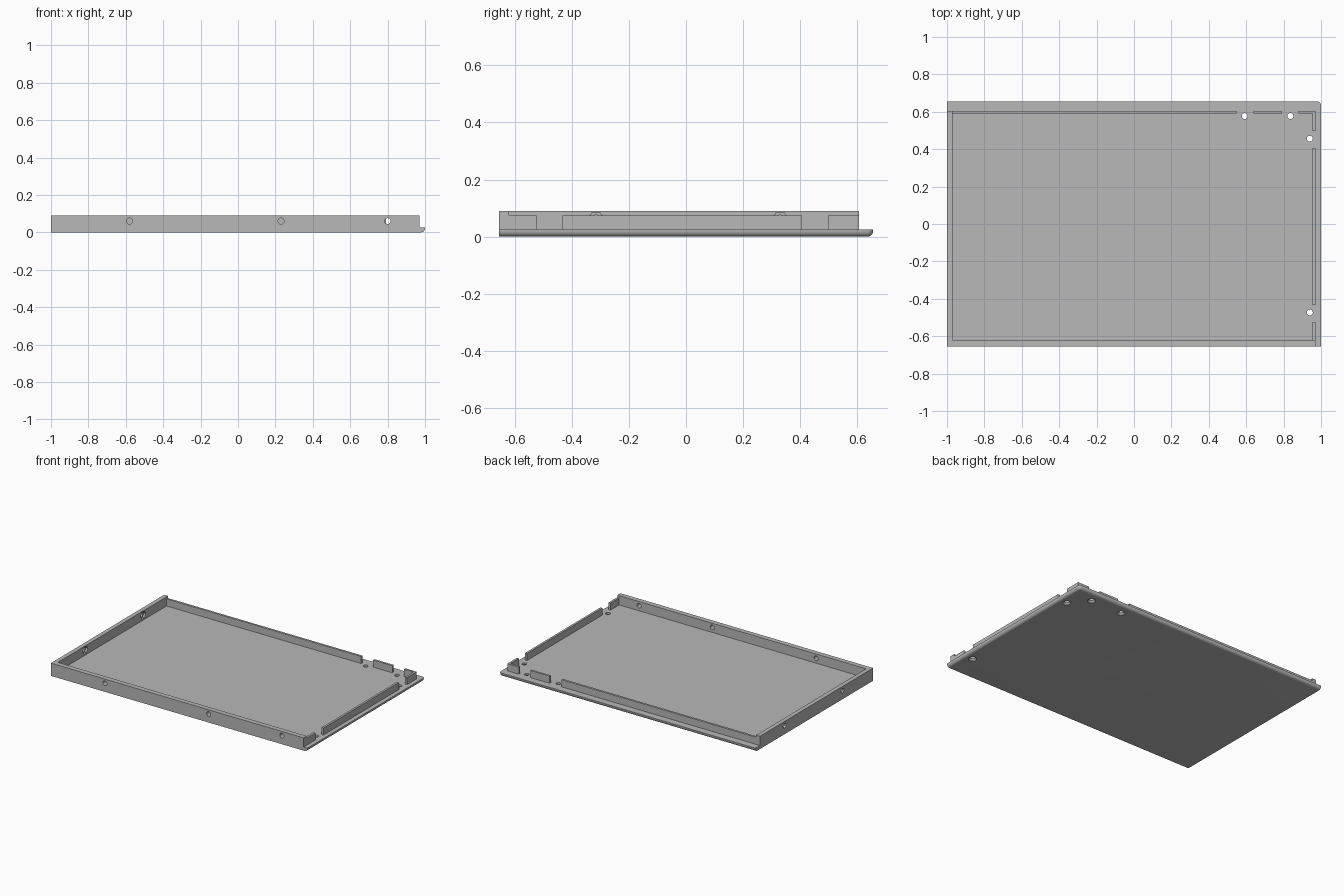
import bpy, bmesh, math
from mathutils import Matrix

if "Cube" in bpy.data.objects:
    bpy.data.objects.remove(bpy.data.objects["Cube"])

grey = bpy.data.materials.new("plain grey")
grey.diffuse_color = (0.48, 0.48, 0.48, 1)
grey.use_nodes = True
grey.node_tree.nodes["Principled BSDF"].inputs["Base Color"].default_value = grey.diffuse_color

FLOOR, TALL, LOW = 0.025, 0.09, 0.075


def make_object(name, bm):
    bmesh.ops.recalc_face_normals(bm, faces=bm.faces)
    mesh = bpy.data.meshes.new(name)
    bm.to_mesh(mesh)
    bm.free()
    mesh.materials.append(grey)
    ob = bpy.data.objects.new(name, mesh)
    bpy.context.collection.objects.link(ob)
    return ob


def box(name, x0, x1, y0, y1, z0, z1):
    bm = bmesh.new()
    bmesh.ops.create_cube(bm, size=1)
    for v in bm.verts:
        v.co = (x0 if v.co.x < 0 else x1,
                y0 if v.co.y < 0 else y1,
                z0 if v.co.z < 0 else z1)
    return make_object(name, bm)


def cut(target, centre, r1, r2, depth, axis, sides=24):
    """Subtract a cylinder or cone; r1 is the radius at the negative end."""
    turn = {"X": Matrix.Rotation(math.pi / 2, 4, "Y"),
            "Y": Matrix.Rotation(-math.pi / 2, 4, "X"),
            "Z": Matrix.Identity(4)}[axis]
    bm = bmesh.new()
    # a part-step spin gives six-sided cutters a flat top
    spin = Matrix.Rotation(math.pi / 2, 4, "Z") if sides == 6 else Matrix.Identity(4)
    bmesh.ops.create_cone(bm, cap_ends=True, segments=sides, radius1=r1,
                          radius2=r2, depth=depth,
                          matrix=Matrix.Translation(centre) @ turn @ spin)
    if sides == 6:
        # make sure two sides lie level
        top = max(v.co.z for v in bm.verts)
        if sum(abs(v.co.z - top) < 1e-5 for v in bm.verts) < 4:
            bmesh.ops.rotate(bm, verts=bm.verts, cent=centre,
                             matrix=Matrix.Rotation(math.pi / 6, 3, axis))
    cutter = make_object("cutter", bm)
    cutter.hide_render = True
    mod = target.modifiers.new("hole", "BOOLEAN")
    mod.operation, mod.solver, mod.object = "DIFFERENCE", "EXACT", cutter
    bpy.context.view_layer.objects.active = target
    bpy.ops.object.modifier_apply(modifier=mod.name)
    bpy.data.objects.remove(cutter)


# Base plate, with rounded lower edges on the right and back
R, STEPS = 0.021, 6
bm = bmesh.new()
rings = []
levels = [(R * (1 - math.sin(a)), R * (1 - math.cos(a)))
          for a in [i * math.pi / 2 / STEPS for i in range(STEPS + 1)]]
for d, z in levels + [(0, FLOOR)]:
    outline = [(-1, -0.655), (1 - d, -0.655)]
    for i in range(STEPS + 1):
        a = i * math.pi / 2 / STEPS
        outline.append((1 - R + (R - d) * math.cos(a), 0.655 - R + (R - d) * math.sin(a)))
    outline.append((-1, 0.655 - d))
    rings.append([bm.verts.new((x, y, z)) for x, y in outline])
n = len(rings[0])
for low, high in zip(rings, rings[1:]):
    for i in range(n):
        j = (i + 1) % n
        bm.faces.new((low[i], low[j], high[j], high[i]))
bm.faces.new(rings[0])
bm.faces.new(rings[-1])
bmesh.ops.remove_doubles(bm, verts=bm.verts, dist=1e-5)
plate = make_object("base_plate", bm)

# Countersunk screw holes in the plate
for x, y in [(0.592, 0.577), (0.836, 0.577), (0.94, 0.456), (0.94, -0.473)]:
    cut(plate, (x, y, 0.012), 0.016, 0.016, 0.08, "Z")
    cut(plate, (x, y, 0.004), 0.030, 0.016, 0.016, "Z")

# Tall front wall with round holes
front = box("front_wall", -1, 0.97, -0.655, -0.62, FLOOR, TALL)
for x in (-0.58, 0.23, 0.8):
    cut(front, (x, -0.6375, 0.06), 0.016, 0.016, 0.1, "Y")

# Tall left wall with round holes and inner six-sided nut pockets
left = box("left_wall", -1, -0.97, -0.62, 0.605, FLOOR, TALL)
for y in (-0.315, 0.33):
    cut(left, (-0.985, y, 0.06), 0.016, 0.016, 0.1, "X")
    cut(left, (-0.97, y, 0.06), 0.028, 0.028, 0.03, "X", 6)

# Thin low rails along the back and right, with gaps at the screw holes
for i, (x0, x1) in enumerate([(-0.97, 0.547), (0.64, 0.79), (0.88, 0.97)]):
    box(f"back_rail_{i + 1}", x0, x1, 0.59, 0.605, FLOOR, LOW)
for i, (y0, y1) in enumerate([(-0.62, -0.523), (-0.433, 0.406), (0.497, 0.59)]):
    box(f"right_rail_{i + 1}", 0.955, 0.97, y0, y1, FLOOR, LOW)

# Smooth the round edges and holes
bpy.ops.object.select_all(action="DESELECT")
for ob in (plate, front, left):
    ob.select_set(True)
bpy.context.view_layer.objects.active = plate
bpy.ops.object.shade_smooth_by_angle(angle=math.radians(30))
